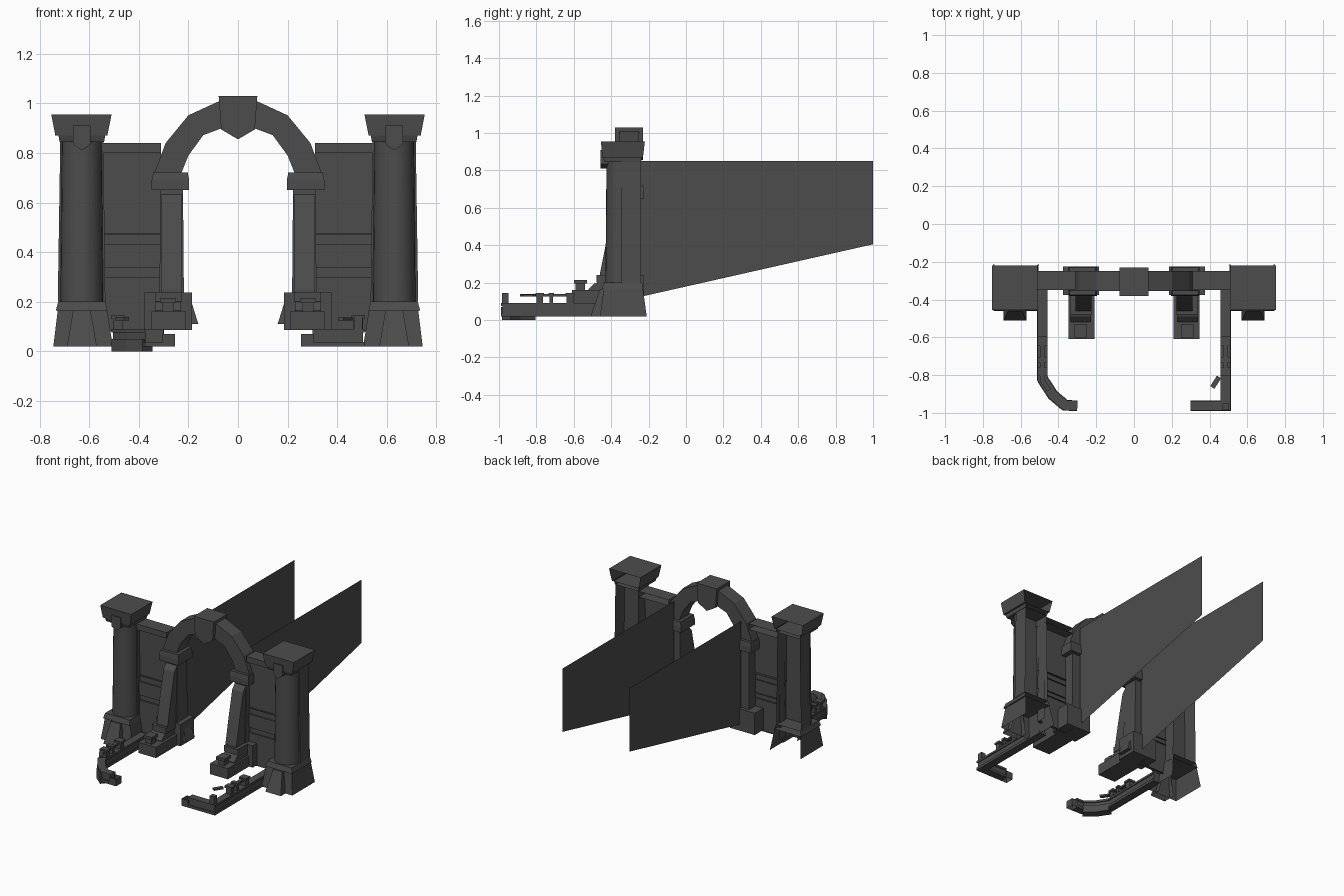
import bpy, bmesh, math
from mathutils import Vector

if "Cube" in bpy.data.objects:
    bpy.data.objects.remove(bpy.data.objects["Cube"])

NORMALS = {'back': Vector((0, 1, 0)), 'bottom': Vector((0, 0, -1)), 'top': Vector((0, 0, 1))}
stone = bpy.data.materials.new('dark_stone')
stone.diffuse_color = (.073, .073, .073, 1)
stone.use_nodes = True
stone.node_tree.nodes["Principled BSDF"].inputs["Base Color"].default_value = stone.diffuse_color


def add_object(name, me):
    ob = bpy.data.objects.new(name, me)
    me.materials.append(stone)
    bpy.context.collection.objects.link(ob)
    return ob


def loft(name, rings, s=1, open_sides=(), smooth=False):
    """Bridge closed rings of points; s=-1 builds the mirrored copy."""
    bm = bmesh.new()
    vs = [[bm.verts.new((p[0] * s, p[1], p[2])) for p in r] for r in rings]
    n = len(rings[0])
    for a, b in zip(vs, vs[1:]):
        for i in range(n):
            j = (i + 1) % n
            bm.faces.new((a[i], a[j], b[j], b[i]))
    bm.faces.new(vs[0])
    bm.faces.new(vs[-1])
    bmesh.ops.recalc_face_normals(bm, faces=bm.faces)
    bm.normal_update()
    drop = [f for f in bm.faces if any(f.normal.dot(NORMALS[o]) > 0.8 for o in open_sides)]
    bmesh.ops.delete(bm, geom=drop, context='FACES')
    me = bpy.data.meshes.new(name)
    bm.to_mesh(me)
    bm.free()
    ob = add_object(name, me)
    if smooth:
        bpy.context.view_layer.objects.active = ob
        ob.select_set(True)
        bpy.ops.object.shade_smooth_by_angle(angle=math.radians(35))
        ob.select_set(False)
    return ob


def rect(x0, x1, y0, y1, z):
    return [(x0, y0, z), (x1, y0, z), (x1, y1, z), (x0, y1, z)]


def block(name, x0, x1, y0, y1, z0, z1, s=1, open_sides=()):
    return loft(name, [rect(x0, x1, y0, y1, z0), rect(x0, x1, y0, y1, z1)], s, open_sides)


def prism_y(name, pts, y0, y1, s=1, open_sides=()):
    return loft(name, [[(x, y, z) for x, z in pts] for y in (y0, y1)], s, open_sides)


def prism_x(name, pts, x0, x1, s=1, open_sides=()):
    return loft(name, [[(x, y, z) for y, z in pts] for x in (x0, x1)], s, open_sides)


def sweep(name, path, w, z0, z1):
    """Rectangular strip of half width w following a plan path with mitred corners."""
    p = [Vector(q) for q in path]
    rings = []
    for i, q in enumerate(p):
        a = (p[i] - p[i - 1]).normalized() if i else (p[1] - p[0]).normalized()
        b = (p[i + 1] - p[i]).normalized() if i < len(p) - 1 else a
        t = (a + b).normalized()
        m = Vector((-t.y, t.x)) * w / max(t.dot(a), 0.3)
        l, r = q + m, q - m
        rings.append([(l.x, l.y, z0), (r.x, r.y, z0), (r.x, r.y, z1), (l.x, l.y, z1)])
    return loft(name, rings)


def shaft_ring(cx, r, cy, z, n=12):
    return [(cx - r * math.cos(math.pi * i / n), cy - r * math.sin(math.pi * i / n), z) for i in range(n + 1)]


for s in (1, -1):
    # corner column
    cx = 0.63
    loft('column_base', [rect(.505, .745, -.46, -.21, .02), rect(.528, .727, -.44, -.23, .165)],
         s, ('back', 'bottom'))
    loft('column_base_trim', [rect(.527, .735, -.45, -.23, .165), rect(.535, .725, -.44, -.235, .2)],
         s, ('back', 'bottom'))
    loft('column_base_buttress', [rect(.57, .69, -.51, -.42, .02), rect(.595, .665, -.46, -.42, .165)],
         s, ('back', 'bottom'))
    loft('column_pilaster', [rect(.535, .727, -.345, -.24, .2), rect(.543, .717, -.345, -.24, .85)],
         s, ('back', 'bottom', 'top'))
    loft('column_shaft', [shaft_ring(cx, .086, -.345, .2), shaft_ring(cx, .08, -.345, .85)],
         s, ('back', 'bottom', 'top'), smooth=True)
    loft('capital_neck', [rect(.54, .72, -.435, -.24, .845), rect(.535, .725, -.445, -.235, .875)],
         s, ('back', 'top'))
    loft('capital_top', [rect(.527, .737, -.448, -.23, .87), rect(.51, .753, -.455, -.22, .955)],
         s, ('back',))
    prism_y('capital_shield', [(.595, .91), (.665, .91), (.665, .835), (.63, .81), (.595, .835)], -.458, -.41, s)

    # wall between column and arch
    block('wall_panel', .31, .545, -.32, -.26, .08, .84, s, ('back', 'bottom'))
    for z0, z1 in ((.08, .30), (.335, .43), (.47, .475), (.80, .84)):
        block('wall_band', .31, .545, -.35 if z1 > .8 else -.33, -.31 if z1 < .8 else -.25, z0, z1, s, ('back',))

    # arch pier, its stepped foot and its impost
    loft('arch_pier', [rect(.218, .317, -.37, -.25, .2), rect(.222, .313, -.355, -.25, .66)], s)
    block('pier_foot', .185, .377, -.375, -.225, .085, .238, s)
    loft('pier_foot_flare', [rect(.16, .20, -.35, -.25, .11), rect(.185, .20, -.34, -.26, .19)], s)
    block('impost', .197, .348, -.38, -.225, .65, .69, s)
    loft('impost_top', [rect(.197, .348, -.38, -.225, .69), rect(.203, .342, -.375, -.23, .722)], s)

    # sloping scroll buttress in front of the pier
    prism_x('pier_buttress', [(-.35, .64), (-.385, .6), (-.43, .4), (-.46, .25), (-.46, .2), (-.35, .2)],
            .225, .31, s)
    block('buttress_cap', .225, .335, -.478, -.36, .2, .24, s)
    prism_x('buttress_scroll', [(-.36, .2), (-.475, .2), (-.49, .195), (-.52, .165), (-.52, .14), (-.36, .14)],
            .23, .335, s)
    block('buttress_foot', .21, .348, -.61, -.37, .085, .16, s)
    block('foot_socket', .26, .305, -.59, -.54, .16, .2, s)
    block('foot_socket_cap', .25, .315, -.6, -.53, .195, .215, s)

    # arch voussoirs
    outer = [(.337, .72), (.292, .84), (.2, .952), (.07, 1.012)]
    inner = [(.228, .72), (.2, .79), (.14, .872), (.065, .9)]
    for i in range(3):
        prism_y('arch_stone', [outer[i], outer[i + 1], inner[i + 1], inner[i]], -.355, -.25, s)

    # long side sheet running back from the arch
    me = bpy.data.meshes.new('side_sheet')
    me.from_pydata([(.26 * s, -.24, .125), (.26 * s, 1, .405), (.26 * s, 1, .85), (.26 * s, -.24, .85)],
                   [], [(0, 1, 2, 3)])
    add_object('side_sheet', me)

    # hollow end post of the low kerb
    block('kerb_end', .255, .305, -.99, -.932, .02, .07, s, ('top', 'bottom'))

    # kerb posts
    for y0, y1 in ((-.8, -.765), (-.73, -.71), (-.64, -.6)):
        block('kerb_post', .465, .505, y0, y1, .085, .13, s)
        block('kerb_post_cap', .458, .512, y0 - .005, y1 + .005, .13, .145, s)

# keystone
prism_y('keystone', [(-.078, 1.03), (.078, 1.03), (.068, .895), (0, .855), (-.068, .895)], -.38, -.23)

# low kerbs: square corner on one side, bent on the other
right_path = [(.485, -.35), (.485, -.962), (.3, -.962)]
left_path = [(-.485, -.35), (-.485, -.82), (-.43, -.905), (-.365, -.96), (-.3, -.962)]
for path in (right_path, left_path):
    sweep('kerb_plinth', path, .028, .02, .038)
    sweep('kerb_wall', path, .02, .038, .075)
    sweep('kerb_coping', path, .026, .075, .09)

# corner post, sunken rubble and remaining lengths of handrail
block('corner_post', .468, .502, -.985, -.95, .085, .145)
sweep('sunken_kerb_stones', left_path[1:4], .03, 0, .05)
sweep('handrail_right', [(.485, -.6), (.485, -.78)], .012, .125, .138)
sweep('broken_rail', [(.415, -.865), (.45, -.81)], .013, .125, .137)
sweep('handrail_left', [(-.485, -.6), (-.485, -.83), (-.45, -.88)], .012, .125, .138)
